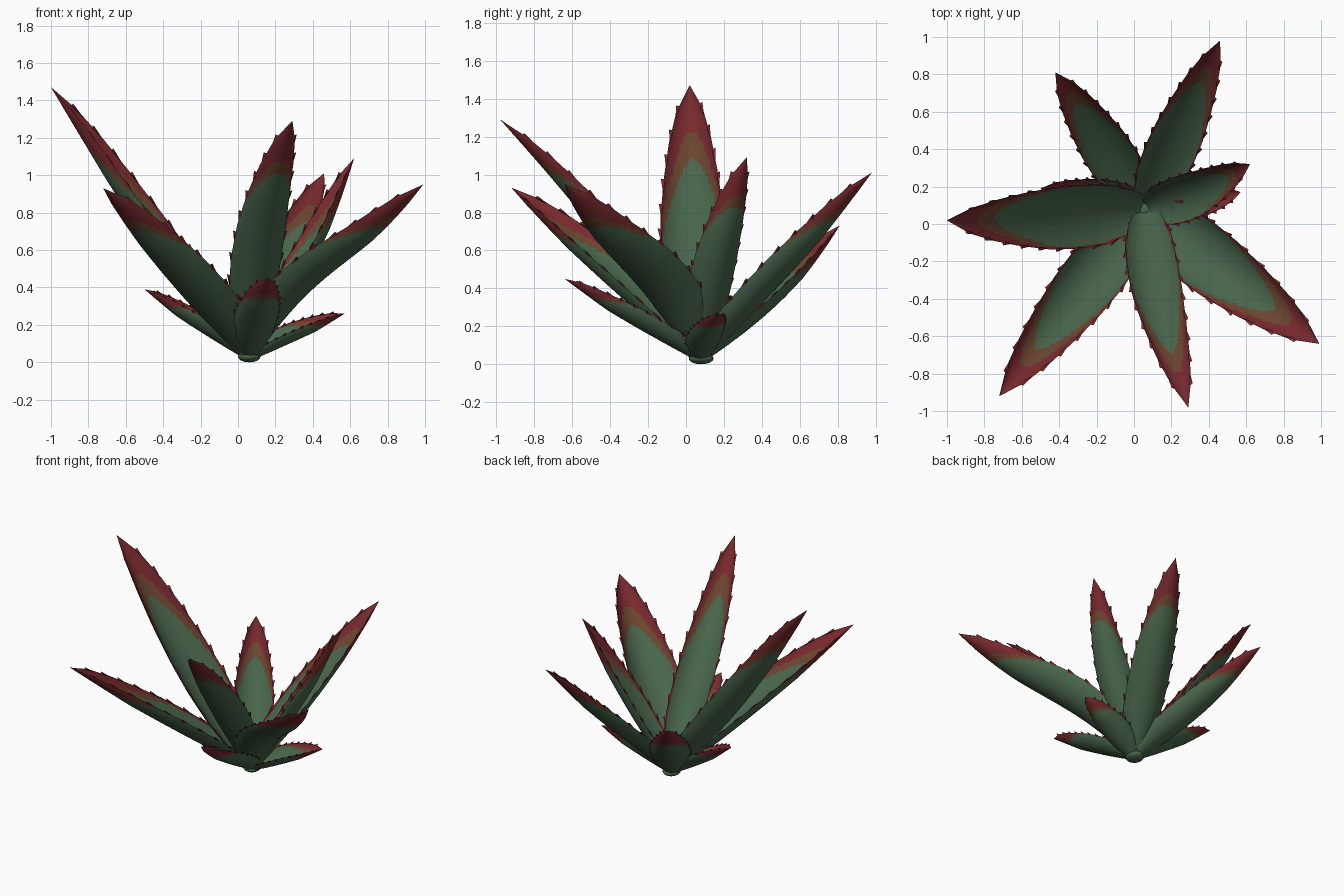
import bpy, math
from mathutils import Vector

if "Cube" in bpy.data.objects:
    bpy.data.objects.remove(bpy.data.objects["Cube"])


def material(name, rgb):
    m = bpy.data.materials.new(name)
    m.diffuse_color = (*rgb, 1)
    m.use_nodes = True
    m.node_tree.nodes["Principled BSDF"].inputs["Base Color"].default_value = m.diffuse_color
    return m


GREEN, BROWN, RED = 0, 1, 2
mats = [material("leaf_green", (0.066, 0.131, 0.07)),
        material("leaf_brown", (0.142, 0.058, 0.028)),
        material("leaf_red", (0.185, 0.022, 0.026))]

# half width along the leaf, as a fraction of its widest point
PROFILE = [(0, .36), (.1, .68), (.22, .93), (.36, 1), (.5, .97), (.65, .83),
           (.78, .65), (.9, .4), (1, .005)]
BASE = Vector((0.06, 0.08, 0.03))
ARC = 1.03          # half angle of the channelled cross-section
NU, NT = 24, 90


def width_at(t):
    for (a, wa), (b, wb) in zip(PROFILE, PROFILE[1:]):
        if t <= b:
            return wa + (wb - wa) * (t - a) / (b - a)
    return PROFILE[-1][1]


def zone(t, u, upper):
    """Colour rule: green heart, brown band, red tip and margin."""
    u = abs(u)
    if upper:
        green, brown = .74 - .37 * u ** 2.1, .835 - .36 * u ** 2.5
        if u > .93 and t > .12:
            return RED
    else:
        green, brown = .77 - .2 * u ** 2.5, .825 - .21 * u ** 2.5
    return GREEN if t < green else BROWN if t < brown else RED


def make_leaf(name, tip, half, sag=0.03, bend=0.0, wave=0.0, roll=0.0):
    chord = Vector(tip) - BASE
    length = chord.length
    fwd = chord.normalized()
    side0 = Vector((0, 0, 1)).cross(fwd).normalized()
    up0 = fwd.cross(side0)
    side = side0 * math.cos(roll) + up0 * math.sin(roll)
    up = up0 * math.cos(roll) - side0 * math.sin(roll)

    def point(t, u, lower=0.0):
        bow = math.sin(math.pi * t)
        lift = length * (wave * math.sin(2 * math.pi * t) - sag * bow)
        keel = BASE + chord * t + up0 * lift + side0 * (bend * bow)
        r = half * width_at(t) / math.sin(ARC)
        thick = lower * (1 - u * u) * min(1, 3 * (1 - t))
        a = ARC * u
        return keel + side * ((r + thick) * math.sin(a)) + up * (r - (r + thick) * math.cos(a))

    verts, faces, cols = [], [], []
    us = [2 * i / NU - 1 for i in range(NU + 1)]
    ring = 2 * NU
    # blade: closed rings of upper then lower surface
    for j in range(NT + 1):
        t = j / NT
        verts += [point(t, u) for u in us]
        verts += [point(t, u, 0.022) for u in us[-2:0:-1]]
    for j in range(NT):
        t = (j + .5) / NT
        for i in range(ring):
            k = (i + 1) % ring
            faces.append((j * ring + i, j * ring + k, (j + 1) * ring + k, (j + 1) * ring + i))
            upper = i < NU
            u = (i + .5) * 2 / NU - 1 if upper else 3 - (i + .5) * 2 / NU
            cols.append(zone(t, u, upper))
    faces.append(tuple(range(ring - 1, -1, -1)))
    cols.append(GREEN)
    faces.append(tuple(NT * ring + i for i in range(ring)))
    cols.append(RED)
    # marginal teeth, sawtooth shaped, hooked toward the tip
    for s in (-1, 1):
        out = side * (s * .85) + up * .53
        flat = out.cross(fwd).normalized() * .007
        for n in range(9):
            t = .15 + n * .09
            a, b = point(t, s) - out * .004, point(t + .05, s) - out * .004
            mid = a.lerp(b, .6)
            apex = b + out * .02
            o = len(verts)
            verts += [a, mid + flat, b, mid - flat, apex]
            tooth = [(0, 1, 4), (1, 2, 4), (2, 3, 4), (3, 0, 4), (3, 2, 1, 0)]
            faces += [tuple(o + v for v in (f if s > 0 else f[::-1])) for f in tooth]
            cols += [RED] * 5

    me = bpy.data.meshes.new(name)
    me.from_pydata([tuple(v) for v in verts], [], faces)
    for m in mats:
        me.materials.append(m)
    for p, c in zip(me.polygons, cols):
        p.material_index = c
        p.use_smooth = True
    me.update()
    me.set_sharp_from_angle(angle=math.radians(35))
    bpy.context.collection.objects.link(bpy.data.objects.new(name, me))


# tall leaves
make_leaf("leaf_left_tall", (-1.0, .02, 1.47), .175, .025, wave=-.004, roll=-.22)
make_leaf("leaf_front_left", (-.72, -.92, .93), .165, .005)
make_leaf("leaf_front", (.29, -.98, 1.29), .138, -.025, -.03)
make_leaf("leaf_front_right", (.99, -.64, .95), .18, -.025, wave=.018, roll=.1)
make_leaf("leaf_back_right", (.46, .98, 1.01), .138, .012)
make_leaf("leaf_right_inner", (.62, .32, 1.09), .125, .025, -.03)
make_leaf("leaf_back_left", (-.42, .81, .73), .135, .04)
# short outer leaves
make_leaf("leaf_small_right", (.57, .17, .26), .1, .0, roll=.18)
make_leaf("leaf_small_front", (.16, -.64, .45), .12, .01)
make_leaf("leaf_small_left", (-.5, .19, .39), .115, .01)

# rounded core under the rosette
bpy.ops.mesh.primitive_uv_sphere_add(segments=20, ring_count=12, radius=1, location=(.06, .08, .03))
core = bpy.context.object
core.name = "rosette_core"
core.scale = (.06, .065, .03)
core.data.materials.append(mats[GREEN])
bpy.ops.object.shade_smooth()
